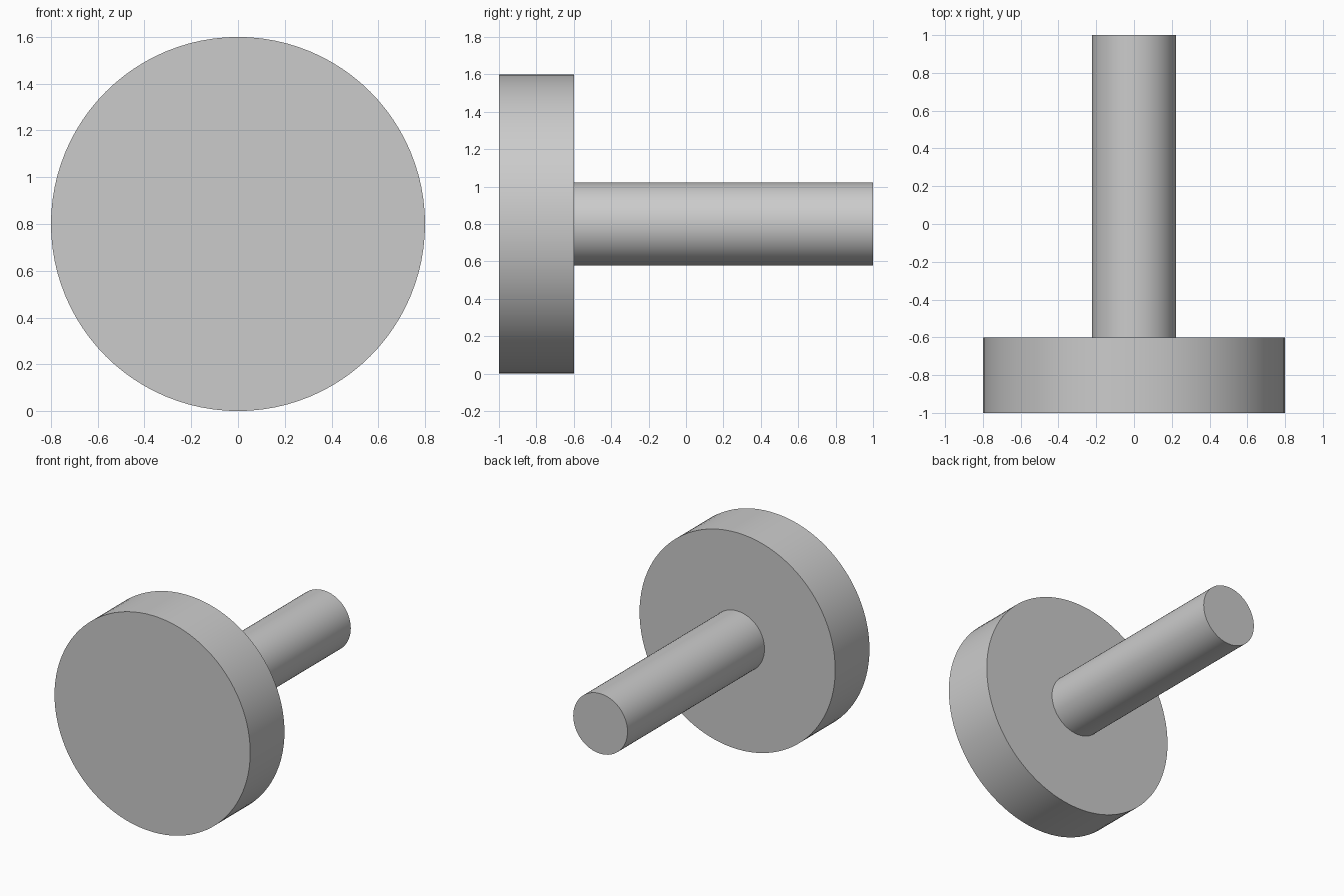
import bpy
import math

if "Cube" in bpy.data.objects:
    bpy.data.objects.remove(bpy.data.objects["Cube"], do_unlink=True)

# Single plain grey
grey = bpy.data.materials.new("light_grey")
grey.use_nodes = True
colour = (0.6, 0.6, 0.6, 1)
grey.diffuse_color = colour
grey.node_tree.nodes["Principled BSDF"].inputs["Base Color"].default_value = colour

AXIS_HEIGHT = 0.8


def rod(name, radius, y_front, y_back, sides):
    """Smooth capped cylinder lying along y."""
    bpy.ops.mesh.primitive_cylinder_add(
        vertices=sides, radius=radius, depth=y_back - y_front,
        location=(0, (y_front + y_back) / 2, AXIS_HEIGHT),
        rotation=(math.pi / 2, 0, 0))
    part = bpy.context.object
    part.name = name
    part.data.materials.append(grey)
    bpy.ops.object.shade_smooth_by_angle(angle=math.radians(30))


# Wide round head at the front, slim shaft behind it
rod("round_head", 0.8, -1.0, -0.6, 96)
rod("shaft", 0.222, -0.6, 1.0, 64)
